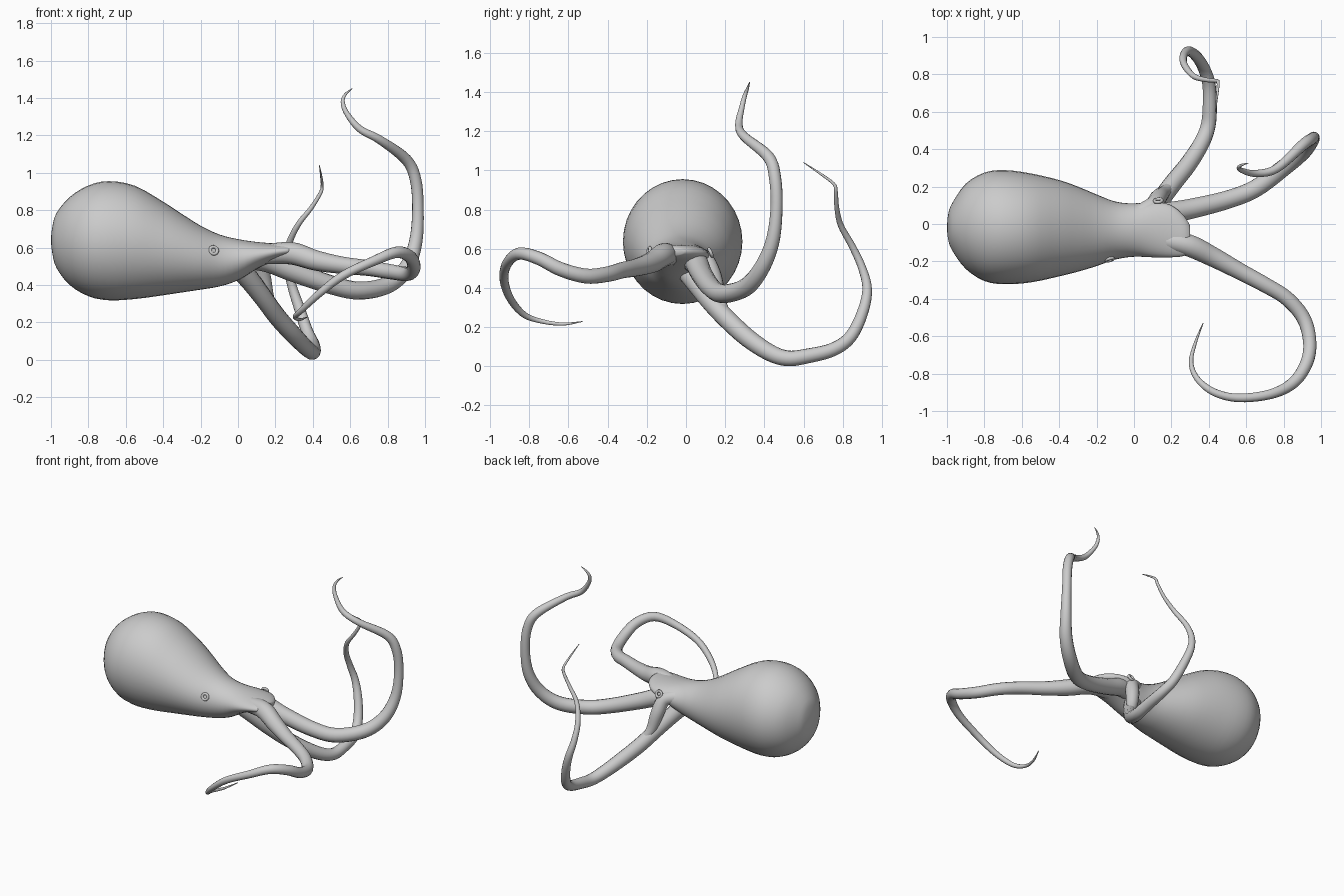
import bpy, bmesh, math
from mathutils import Vector

skin = bpy.data.materials.new("grey_skin")
skin.diffuse_color = (0.6, 0.6, 0.6, 1)


def spline(rows, steps):
    """Catmull-Rom interpolation through rows of any width."""
    out = []
    for i in range(len(rows) - 1):
        a, b = rows[max(i - 1, 0)], rows[i]
        c, d = rows[i + 1], rows[min(i + 2, len(rows) - 1)]
        for s in range(steps):
            t = s / steps
            out.append([0.5 * (2 * q + (r - p) * t + (2 * p - 5 * q + 4 * r - w) * t * t
                               + (3 * q - p - 3 * r + w) * t ** 3)
                        for p, q, r, w in zip(a, b, c, d)])
    out.append(list(rows[-1]))
    return out


def loft(name, rings):
    """Skin a list of equal point rings and close both ends."""
    bm = bmesh.new()
    loops = [[bm.verts.new(p) for p in ring] for ring in rings]
    n = len(loops[0])
    for a, b in zip(loops, loops[1:]):
        for i in range(n):
            bm.faces.new((a[i], a[(i + 1) % n], b[(i + 1) % n], b[i]))
    bm.faces.new(loops[0])
    bm.faces.new(loops[-1])
    bmesh.ops.recalc_face_normals(bm, faces=bm.faces)
    mesh = bpy.data.meshes.new(name)
    bm.to_mesh(mesh)
    bm.free()
    obj = bpy.data.objects.new(name, mesh)
    bpy.context.collection.objects.link(obj)
    finish(obj)
    return obj


def finish(obj):
    obj.data.materials.clear()
    obj.data.materials.append(skin)
    for p in obj.data.polygons:
        p.use_smooth = True


def tentacle(name, path, sides=14):
    """Tapered tube along rows of x, y, z, radius."""
    rows = spline(path, 5)
    pts = [Vector(r[:3]) for r in rows]
    side, rings = Vector((0, 0, 1)), []
    for i, p in enumerate(pts):
        tangent = (pts[min(i + 1, len(pts) - 1)] - pts[max(i - 1, 0)]).normalized()
        side = (side - tangent * side.dot(tangent)).normalized()
        other = tangent.cross(side)
        r = max(rows[i][3], 0.002)
        rings.append([p + r * (math.cos(k * math.tau / sides) * side
                               + math.sin(k * math.tau / sides) * other)
                      for k in range(sides)])
    return loft(name, rings)


# Mantle and head: x, y min, y max, z min, z max
body = [
    (-1.0, -0.03, -0.01, 0.63, 0.65),
    (-0.992, -0.09, 0.06, 0.565, 0.715),
    (-0.97, -0.145, 0.115, 0.49, 0.785),
    (-0.9, -0.24, 0.215, 0.4, 0.87),
    (-0.8, -0.305, 0.275, 0.34, 0.932),
    (-0.69, -0.322, 0.288, 0.318, 0.955),
    (-0.55, -0.312, 0.27, 0.325, 0.93),
    (-0.4, -0.28, 0.235, 0.345, 0.845),
    (-0.3, -0.255, 0.2, 0.36, 0.78),
    (-0.2, -0.225, 0.158, 0.375, 0.717),
    (-0.1, -0.19, 0.12, 0.392, 0.67),
    (0.0, -0.175, 0.11, 0.425, 0.645),
    (0.1, -0.178, 0.12, 0.485, 0.63),
    (0.2, -0.178, 0.10, 0.53, 0.622),
    (0.27, -0.17, 0.04, 0.55, 0.618),
    (0.3, -0.14, -0.01, 0.565, 0.605),
]
rings = []
for x, y0, y1, z0, z1 in spline(body, 3):
    rings.append([((x), (y0 + y1) / 2 + (y1 - y0) / 2 * math.cos(a),
                   (z0 + z1) / 2 + (z1 - z0) / 2 * math.sin(a))
                  for a in (k * math.tau / 36 for k in range(36))])
loft("mantle_and_head", rings)

# Front arm: sweeps out and hooks back
tentacle("front_arm", [
    (0.12, -0.08, 0.56, 0.05), (0.28, -0.11, 0.57, 0.06),
    (0.42, -0.175, 0.53, 0.054), (0.56, -0.25, 0.505, 0.046),
    (0.7, -0.325, 0.49, 0.042), (0.82, -0.40, 0.47, 0.04),
    (0.91, -0.51, 0.46, 0.038), (0.94, -0.64, 0.495, 0.036),
    (0.92, -0.75, 0.55, 0.034), (0.85, -0.85, 0.575, 0.031),
    (0.73, -0.91, 0.53, 0.026), (0.56, -0.93, 0.45, 0.023),
    (0.43, -0.90, 0.35, 0.02), (0.34, -0.83, 0.265, 0.016),
    (0.305, -0.74, 0.23, 0.012), (0.33, -0.63, 0.215, 0.008),
    (0.37, -0.53, 0.228, 0.002)])

# Middle arm: runs forward, then rises and curls over
tentacle("middle_arm", [
    (0.0, 0.0, 0.55, 0.06), (0.15, 0.05, 0.53, 0.06),
    (0.3, 0.08, 0.47, 0.055), (0.5, 0.13, 0.40, 0.05),
    (0.65, 0.19, 0.37, 0.048), (0.8, 0.30, 0.40, 0.046),
    (0.9, 0.38, 0.49, 0.042), (0.95, 0.44, 0.63, 0.036),
    (0.962, 0.462, 0.8, 0.031), (0.95, 0.455, 0.96, 0.031),
    (0.9, 0.42, 1.07, 0.03), (0.76, 0.295, 1.175, 0.023),
    (0.65, 0.27, 1.235, 0.019), (0.58, 0.285, 1.32, 0.014),
    (0.56, 0.3, 1.38, 0.011), (0.575, 0.315, 1.42, 0.007),
    (0.61, 0.325, 1.45, 0.002)])

# Rear arm: drops to the ground, then curls up
tentacle("rear_arm", [
    (0.0, 0.0, 0.5, 0.06), (0.06, 0.05, 0.43, 0.055),
    (0.14, 0.13, 0.325, 0.05), (0.21, 0.22, 0.23, 0.049),
    (0.29, 0.32, 0.14, 0.047), (0.36, 0.43, 0.068, 0.043),
    (0.395, 0.52, 0.04, 0.04), (0.405, 0.62, 0.052, 0.038),
    (0.4, 0.75, 0.085, 0.035), (0.37, 0.84, 0.15, 0.032),
    (0.33, 0.9, 0.27, 0.029), (0.29, 0.925, 0.39, 0.025),
    (0.265, 0.9, 0.5, 0.021), (0.27, 0.85, 0.61, 0.018),
    (0.32, 0.79, 0.72, 0.015), (0.39, 0.77, 0.81, 0.012),
    (0.44, 0.765, 0.89, 0.01), (0.45, 0.755, 0.93, 0.008),
    (0.445, 0.69, 0.98, 0.006), (0.435, 0.6, 1.04, 0.002)])

# Web tying the rear arm root to the side of the head
tentacle("rear_web", [
    (0.02, 0.05, 0.56, 0.05), (0.1, 0.1, 0.54, 0.045),
    (0.13, 0.14, 0.45, 0.045), (0.16, 0.17, 0.33, 0.035),
    (0.21, 0.22, 0.24, 0.02)])

# Small ringed eyes on each side of the head
for name, loc, facing in (("front_eye", (-0.13, -0.19, 0.585), (0.25, -1, 0.3)),
                          ("rear_eye", (0.13, 0.125, 0.58), (-0.1, 1, 0.45))):
    rot = Vector(facing).to_track_quat('Z', 'Y').to_euler()
    bpy.ops.mesh.primitive_torus_add(location=loc, rotation=rot, major_radius=0.02,
                                     minor_radius=0.009, major_segments=16, minor_segments=8)
    bpy.context.object.name = name + "_rim"
    finish(bpy.context.object)
